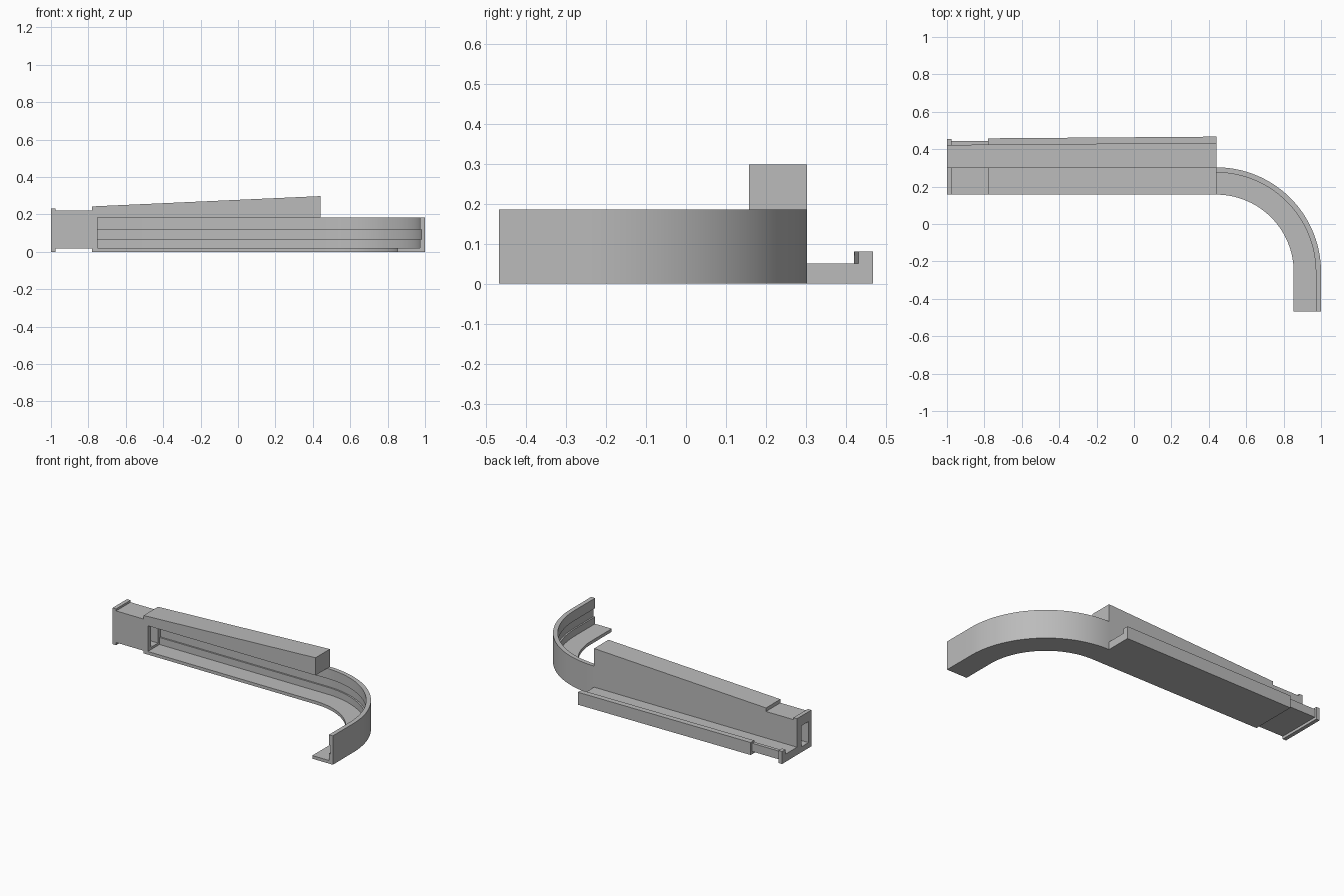
import bpy, bmesh, math

cube = bpy.data.objects.get("Cube")
if cube:
    bpy.data.objects.remove(cube, do_unlink=True)

grey = bpy.data.materials.new("plain grey")
grey.use_nodes = True
grey.diffuse_color = (0.5, 0.5, 0.5, 1)
grey.node_tree.nodes["Principled BSDF"].inputs["Base Color"].default_value = (0.5, 0.5, 0.5, 1)

FRONT, BACK = 0.157, 0.303      # depth of the main body
WIDTH = BACK - FRONT
FLANGE, NECK, SHOULDER, WINDOW, MOUTH = -1.0, -0.975, -0.78, -0.75, 0.44
FLOOR, RIM = 0.02, 0.185        # channel floor and wall top


def finish(name, bm, smooth=False):
    bmesh.ops.recalc_face_normals(bm, faces=bm.faces)
    mesh = bpy.data.meshes.new(name)
    bm.to_mesh(mesh)
    bm.free()
    mesh.materials.append(grey)
    obj = bpy.data.objects.new(name, mesh)
    bpy.context.collection.objects.link(obj)
    if smooth:
        bpy.ops.object.select_all(action='DESELECT')
        obj.select_set(True)
        bpy.context.view_layer.objects.active = obj
        bpy.ops.object.shade_smooth_by_angle(angle=math.radians(25))
    return obj


def loft(name, sections, smooth=False):
    """Skin matching cross-sections and cap both ends."""
    bm = bmesh.new()
    rings = [[bm.verts.new(p) for p in s] for s in sections]
    n = len(rings[0])
    for a, b in zip(rings, rings[1:]):
        for i in range(n):
            j = (i + 1) % n
            bm.faces.new((a[i], a[j], b[j], b[i]))
    bm.faces.new(rings[0])
    bm.faces.new(rings[-1][::-1])
    return finish(name, bm, smooth)


def rect(x, y0, y1, z0, z1):
    return [(x, y0, z0), (x, y1, z0), (x, y1, z1), (x, y0, z1)]


def tube(name, x0, x1, z0, top0, top1):
    """Rectangular sleeve along x with a through passage."""
    bm = bmesh.new()
    loops = [rect(x0, FRONT, BACK, z0, top0), rect(x1, FRONT, BACK, z0, top1),
             rect(x1, 0.187, 0.26, 0.035, 0.17), rect(x0, 0.187, 0.26, 0.035, 0.17)]
    loops = [[bm.verts.new(p) for p in loop] for loop in loops]
    for k in range(4):
        a, b = loops[k], loops[(k + 1) % 4]
        for i in range(4):
            j = (i + 1) % 4
            bm.faces.new((a[i], a[j], b[j], b[i]))
    return finish(name, bm)


def top_at(x):
    """Height of the sloping roof."""
    return 0.243 + (x - SHOULDER) / (MOUTH - SHOULDER) * 0.055


# Curved channel: floor plus grooved outer wall, swept around the bend
wall, groove = 0.028, 0.018
profile = [(0, 0), (WIDTH, 0), (WIDTH, FLOOR), (wall, FLOOR), (wall, 0.065),
           (groove, 0.065), (groove, 0.12), (wall, 0.12), (wall, RIM), (0, RIM)]
radius = 1.0 - MOUTH
cy = BACK - radius
path = [(WINDOW, BACK, 0, 1)]
for k in range(41):
    a = math.pi / 2 * (1 - k / 40)
    c, s = math.cos(a), math.sin(a)
    path.append((MOUTH + radius * c, cy + radius * s, c, s))
path.append((1.0, -0.467, 1, 0))
loft("curved_channel",
     [[(x - d * nx, y - d * ny, z) for d, z in profile] for x, y, nx, ny in path], True)

# Sloping roof above the straight part of the channel
loft("sloping_roof", [rect(x, FRONT, BACK, RIM, top_at(x)) for x in (WINDOW, MOUTH)])

# Hollow end: flange, neck and shoulder
tube("end_flange", FLANGE, NECK, 0, 0.233, 0.233)
tube("neck", NECK, SHOULDER, 0.017, 0.22, 0.22)
tube("shoulder", SHOULDER, WINDOW, 0, top_at(SHOULDER), top_at(WINDOW))


# Back tray with an upright lip, in three stepped lengths
def tray(name, x0, x1, outer0, outer1, bottom, lip):
    sections = []
    for x, outer in ((x0, outer0), (x1, outer1)):
        inner = 0.42 + (x - FLANGE) * 0.008
        sections.append([(x, y, z) for y, z in (
            (BACK, bottom), (outer, bottom), (outer, lip),
            (inner, lip), (inner, 0.05), (BACK, 0.05))])
    loft(name, sections)


tray("tray_flange", FLANGE, NECK, 0.455, 0.455, 0, 0.08)
tray("tray_neck", NECK, SHOULDER, 0.443, 0.443, 0.017, 0.07)
tray("tray_main", SHOULDER, MOUTH, 0.458, 0.467, 0, 0.08)
